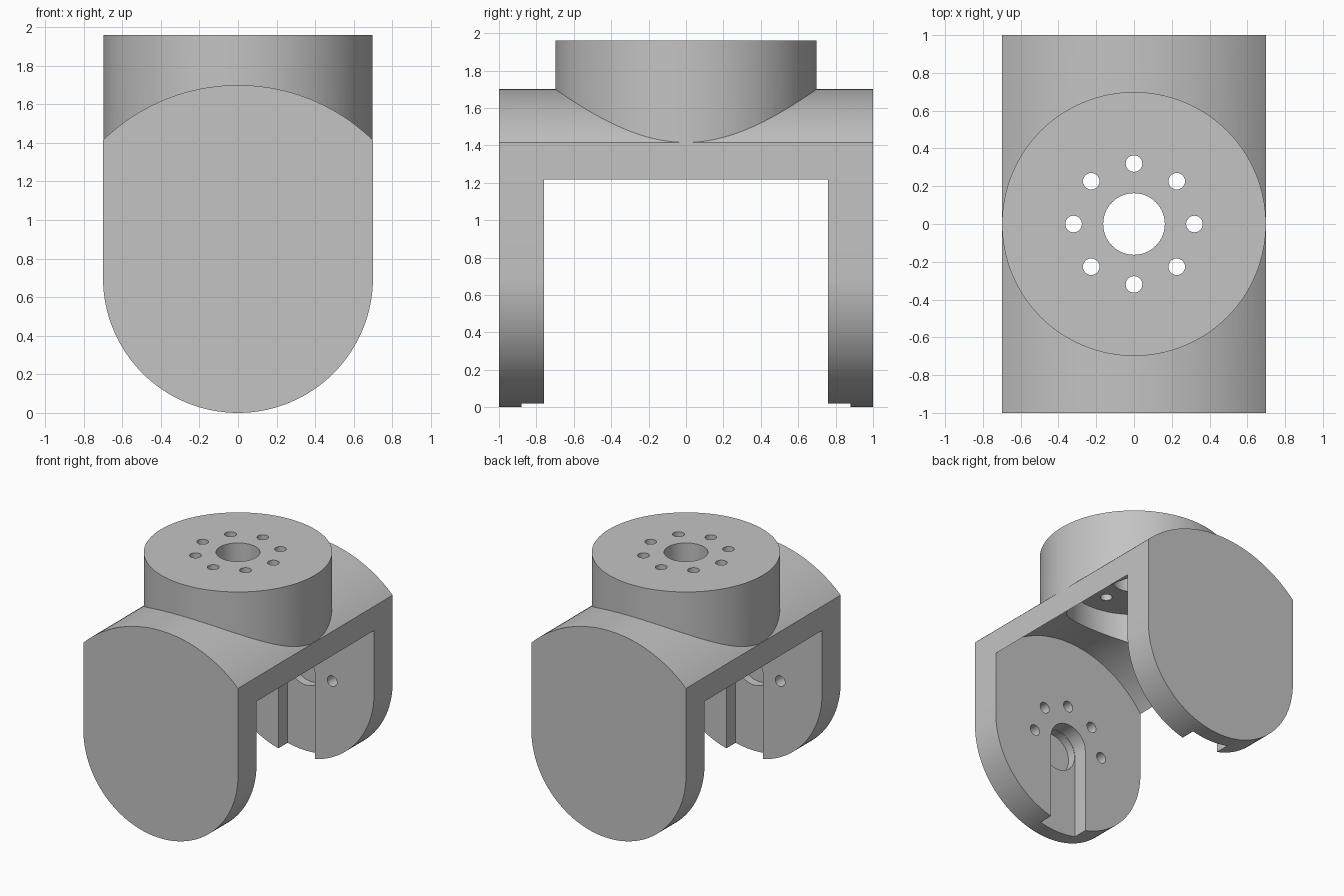
import bpy, bmesh, math
from mathutils import Matrix, Vector

cube = bpy.data.objects.get("Cube")
if cube:
    bpy.data.objects.remove(cube, do_unlink=True)

PIVOT = 0.7          # height of the fork axis
HALF = 0.7           # half width of the fork
BOLT_RING = 0.32
BOLT_R = 0.044
BORE_R = 0.163

grey = bpy.data.materials.new("machined_grey")
grey.use_nodes = True
grey.diffuse_color = (0.55, 0.55, 0.55, 1)
grey.node_tree.nodes["Principled BSDF"].inputs["Base Color"].default_value = grey.diffuse_color


def add_object(name, bm):
    bmesh.ops.recalc_face_normals(bm, faces=bm.faces)
    mesh = bpy.data.meshes.new(name)
    bm.to_mesh(mesh)
    bm.free()
    mesh.materials.append(grey)
    obj = bpy.data.objects.new(name, mesh)
    bpy.context.collection.objects.link(obj)
    return obj


def arc(radius, start, end, steps):
    """Points on an arc around the pivot, in the x-z plane."""
    angles = [start + (end - start) * i / steps for i in range(steps + 1)]
    return [(radius * math.cos(a), PIVOT + radius * math.sin(a)) for a in angles]


def prism(name, outline, y0, y1):
    """Extrude an x-z outline along y."""
    bm = bmesh.new()
    face = bm.faces.new([bm.verts.new((x, y0, z)) for x, z in outline])
    ext = bmesh.ops.extrude_face_region(bm, geom=[face])
    moved = [v for v in ext["geom"] if isinstance(v, bmesh.types.BMVert)]
    bmesh.ops.translate(bm, verts=moved, vec=(0, y1 - y0, 0))
    return add_object(name, bm)


def cylinder(name, radius, start, end, segments=48):
    start, end = Vector(start), Vector(end)
    axis = end - start
    turn = Vector((0, 0, 1)).rotation_difference(axis).to_matrix().to_4x4()
    bm = bmesh.new()
    bmesh.ops.create_cone(bm, cap_ends=True, segments=segments, radius1=radius,
                          radius2=radius, depth=axis.length,
                          matrix=Matrix.Translation((start + end) / 2) @ turn)
    return add_object(name, bm)


def combine(target, tool, operation="DIFFERENCE"):
    tool.hide_render = True
    mod = target.modifiers.new(tool.name, "BOOLEAN")
    mod.operation = operation
    mod.solver = "EXACT"
    mod.object = tool
    bpy.ops.object.select_all(action="DESELECT")
    bpy.context.view_layer.objects.active = target
    target.select_set(True)
    bpy.ops.object.modifier_apply(modifier=mod.name)
    bpy.data.objects.remove(tool, do_unlink=True)


# Fork body: rounded bottom, straight sides, shallow arched top
edge = math.acos(HALF)
outline = arc(1.0, edge, math.pi - edge, 40) + arc(HALF, math.pi, 2 * math.pi, 64)
fork = prism("fork_bracket", outline, -1, 1)

# Round hub on top
hub = cylinder("hub", 0.6985, (0, 0, 1.3), (0, 0, 1.96), 128)
combine(fork, hub, "UNION")

# Opening between the arms, with an arched ceiling
edge = math.acos(0.8 / 0.87)
opening = arc(0.87, edge, math.pi - edge, 48) + [(-0.8, -0.2), (0.8, -0.2)]
combine(fork, prism("arm_gap", opening, -0.76, 0.76))

# Hollow below the hub plate, centre bore and bolt circle
combine(fork, cylinder("hub_hollow", 0.5, (0, 0, 1), (0, 0, 1.76), 96))
combine(fork, cylinder("hub_bore", BORE_R, (0, 0, 1.6), (0, 0, 2.1), 64))
for i in range(8):
    a = i * math.pi / 4
    x, y = BOLT_RING * math.cos(a), BOLT_RING * math.sin(a)
    combine(fork, cylinder("hub_bolt_hole", BOLT_R, (x, y, 1.6), (x, y, 2.1), 24))

# Inner faces of the arms: open slot, bearing pocket and bolt holes
slot = arc(BORE_R + 0.003, 0, math.pi, 32) + [(-BORE_R - 0.003, -0.2), (BORE_R + 0.003, -0.2)]
for side in (-1, 1):
    combine(fork, prism("arm_slot", slot, side * 0.7, side * 0.88))
    combine(fork, cylinder("arm_pocket", BORE_R, (0, side * 0.8, PIVOT),
                           (0, side * 0.95, PIVOT), 64))
    for x, z in arc(BOLT_RING, 0, math.pi, 4):
        combine(fork, cylinder("arm_bolt_hole", BOLT_R, (x, side * 0.7, z),
                               (x, side * 0.88, z), 24))

# Smooth curved walls, crisp edges
bpy.ops.object.select_all(action="DESELECT")
bpy.context.view_layer.objects.active = fork
fork.select_set(True)
bpy.ops.object.shade_smooth_by_angle(angle=math.radians(25))
